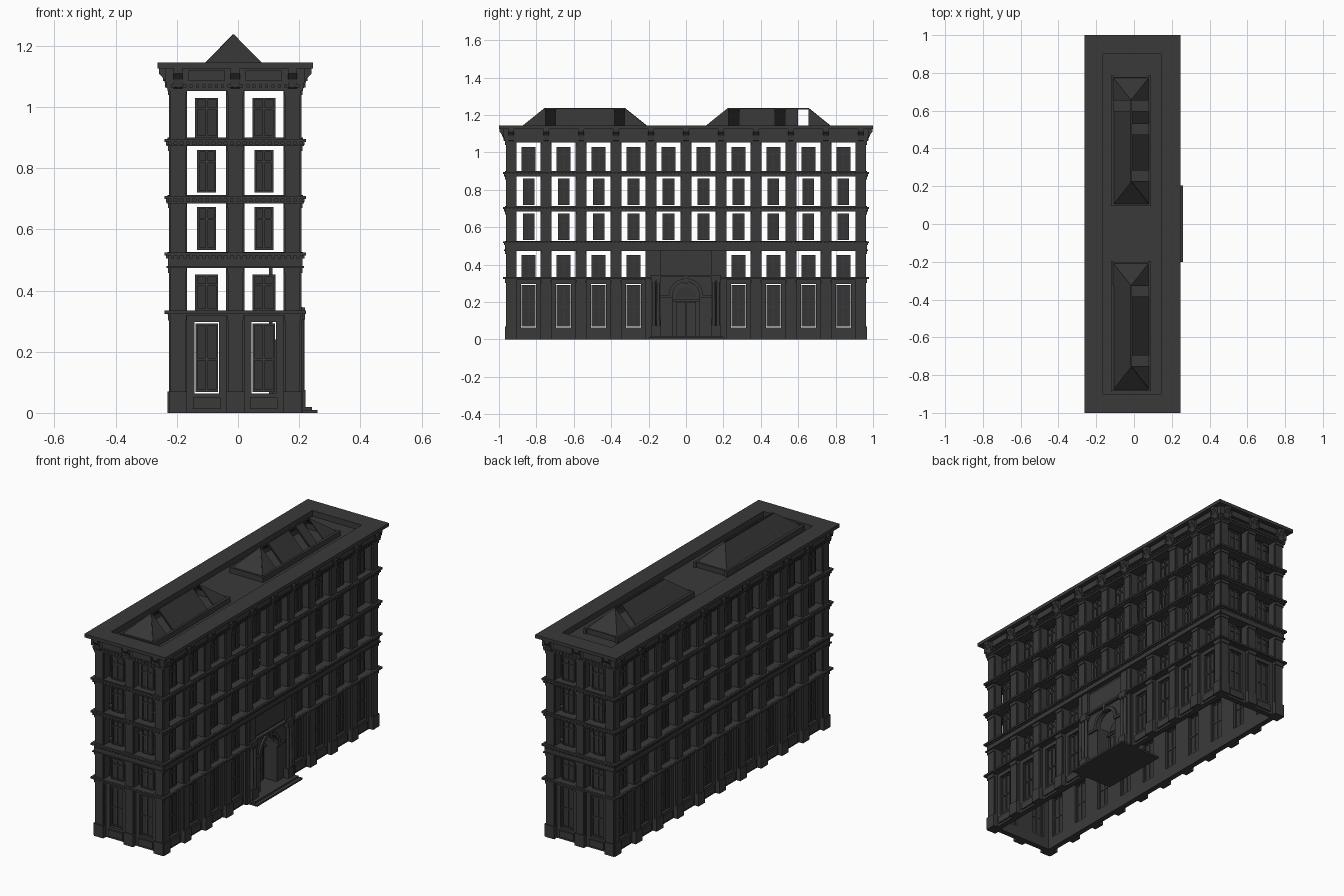
import bpy, bmesh, math
from mathutils import Matrix, Vector

if "Cube" in bpy.data.objects:
    bpy.data.objects.remove(bpy.data.objects["Cube"])


def material(name, v):
    m = bpy.data.materials.new(name)
    m.use_nodes = True
    m.diffuse_color = (v, v, v, 1)
    m.node_tree.nodes["Principled BSDF"].inputs["Base Color"].default_value = (v, v, v, 1)
    return m


STONE = material("dark stone", 0.042)
GLASS = material("dark glass", 0.036)
CX, HX, HY, PITCH, OPEN = -0.009, 0.216, 0.963, 0.187, 0.064
BACK = -0.05
parts = {}


def part(name):
    return parts.setdefault(name, bmesh.new())


class Side:
    """One facade: u runs along it, d points outward from its face."""

    def __init__(self, name, angle, depth, half, bays, entrance=False):
        self.name, self.half, self.entrance = name, half, entrance
        self.mat = (Matrix.Translation((CX, 0, 0)) @ Matrix.Rotation(angle, 4, "Z")
                    @ Matrix.Translation((depth, 0, 0)))
        self.bays = [(i - (bays - 1) / 2) * PITCH for i in range(bays)]

    def box(self, name, u0, u1, d0, d1, z0, z1):
        m = self.mat @ Matrix.Translation(((d0 + d1) / 2, (u0 + u1) / 2, (z0 + z1) / 2))
        size = Matrix.Diagonal((d1 - d0, u1 - u0, z1 - z0, 1))
        bmesh.ops.create_cube(part(self.name + "_" + name), size=1, matrix=m @ size)

    def prism(self, name, points, offset):
        """Extrude a closed list of (d, u, z) points by an offset."""
        bm = part(self.name + "_" + name)
        face = bm.faces.new([bm.verts.new(self.mat @ Vector(p)) for p in points])
        new = bmesh.ops.extrude_face_region(bm, geom=[face], use_keep_orig=True)["geom"]
        move = self.mat.to_3x3() @ Vector(offset)
        bmesh.ops.translate(bm, verts=[v for v in new if isinstance(v, bmesh.types.BMVert)], vec=move)

    def strip(self, name, d, z0, z1, back=BACK):
        self.box(name, -self.half - d, self.half + d, back, d, z0, z1)

    def column(self, name, u, d, r, z0, z1):
        m = self.mat @ Matrix.Translation((d, u, (z0 + z1) / 2))
        bmesh.ops.create_cone(part(self.name + "_" + name), cap_ends=True, segments=14,
                              radius1=r, radius2=r * 0.88, depth=z1 - z0, matrix=m)


def window(s, u, z0, z1, w, transom):
    # thin glass sheet with a frame, centre mullion and transom
    d = -0.035
    s.box("glass", u - w, u + w, d - 0.003, d + 0.003, z0, z1)
    for a, b in ((-w, -w + 0.007), (w - 0.007, w), (-0.004, 0.004)):
        s.box("window_frames", u + a, u + b, d - 0.007, d + 0.008, z0, z1)
    zt = z0 + (z1 - z0) * transom
    for a, b in ((z0, z0 + 0.007), (z1 - 0.007, z1), (zt - 0.004, zt + 0.004)):
        s.box("window_frames", u - w, u + w, d - 0.007, d + 0.008, a, b)


# window rows: bottom, top, half width
ROWS = [(0.335, 0.452, 0.0375), (0.533, 0.673, 0.031), (0.72, 0.86, 0.031), (0.9, 1.03, 0.0375)]
# floor bands: bottom, top, has dentils
BANDS = [(0.318, 0.335, False), (0.474, 0.526, True), (0.685, 0.71, True), (0.872, 0.897, True)]


def facade(s):
    edges = [-s.half] + [u + k for u in s.bays for k in (-OPEN, OPEN)] + [s.half]
    for i in range(0, len(edges), 2):
        a, b = edges[i], edges[i + 1]
        mid = (a + b) / 2
        low = 0.48 if s.entrance and abs(mid) < 0.1 else 0
        portal_side = s.entrance and abs(mid) < 0.25
        s.box("piers", a, b, BACK, -0.008, low, 1.08)
        # raised pilasters with caps on each storey
        for z0, z1 in ((0, 0.318), (0.335, 0.474), (0.526, 0.685), (0.71, 0.872), (0.897, 1.055)):
            if portal_side and z0 < 0.48:
                if low == 0:
                    c = math.copysign(0.2, mid)
                    s.box("pilasters", c - 0.013, c + 0.013, -0.01, 0, z0, z1)
                continue
            s.box("pilasters", a + 0.005, b - 0.005, -0.01, 0, z0, z1)
            s.box("pilaster_caps", a + 0.002, b - 0.002, -0.01, 0.004, z1 - 0.016, z1)
        if not portal_side:
            s.box("plinths", a, b, -0.01, 0.005, 0, 0.07)
        # console bracket under the roof edge
        p = [(0, 1.055), (0.012, 1.065), (0.016, 1.09), (0.034, 1.11), (0.034, 1.13), (0, 1.13)]
        s.prism("cornice_brackets", [(d, mid - 0.015, z) for d, z in p], (0, 0.03, 0))

    for u in s.bays:
        skip = s.entrance and abs(u) < 0.1
        for k, (z0, z1, w) in enumerate(ROWS):
            if not (skip and k == 0):
                window(s, u, z0, z1, w, 0.72)
                s.box("sills", u - OPEN, u + OPEN, BACK, 0.006, z0 - 0.014, z0 - 0.007 if k in (1, 2) else z0)
        # raised frieze panel between the brackets
        s.box("frieze_panels", u - 0.06, u + 0.06, 0.01, 0.02, 1.085, 1.12)
        if skip:
            continue
        # ground floor surround, apron panel and tall window
        for a, b in ((-OPEN, -0.0405), (0.0405, OPEN)):
            s.box("ground_surrounds", u + a, u + b, BACK, -0.02, 0, 0.32)
        s.box("ground_surrounds", u - 0.0405, u + 0.0405, BACK, -0.02, 0, 0.064)
        s.box("ground_surrounds", u - 0.0405, u + 0.0405, BACK, -0.02, 0.297, 0.32)
        s.box("ground_aprons", u - 0.045, u + 0.045, -0.02, -0.012, 0.012, 0.05)
        window(s, u, 0.069, 0.292, 0.037, 0.48)

    for z0, z1, dentils in BANDS:
        spans = [(-s.half, s.half)]
        if s.entrance and z0 < 0.4:
            spans = [(-s.half, -0.19), (0.19, s.half)]
        for a, b in spans:
            ea, eb = (0.013 if abs(x) == s.half else 0 for x in (a, b))
            s.box("floor_bands", a, b, BACK, 0.004, z0, z1)
            s.box("floor_bands", a - ea, b + eb, BACK, 0.015, z1 - 0.011, z1 - 0.001)
        if dentils:
            s.strip("floor_bands", 0.009, z0, z0 + 0.006)
            dentil_row(s, z1 - 0.021, 0.011)
    # stepped cornice
    for d, z0, z1 in ((0.006, 1.053, 1.062), (0.008, 1.062, 1.08), (0.012, 1.08, 1.13)):
        s.strip("cornice", d, z0, z1)
    dentil_row(s, 1.064, 0.013)


def dentil_row(s, z, d):
    n = int(s.half * 2 / 0.02)
    for i in range(n):
        u = -s.half + (i + 0.5) * s.half * 2 / n
        s.box("dentils", u - 0.005, u + 0.005, 0, d, z, z + 0.01)


def arc(r, z, d, flip=False, n=20):
    pts = [(d, r * math.cos(math.pi * i / n), z + r * math.sin(math.pi * i / n)) for i in range(n + 1)]
    return pts[::-1] if flip else pts


def entrance(s):
    # arched wall, archivolt and upper panel
    w, r, zc, d = 0.16, 0.073, 0.235, -0.035
    outline = [(d, w, 0), (d, w, 0.476), (d, -w, 0.476), (d, -w, 0), (d, -r, 0)]
    s.prism("portal_wall", outline + arc(r, zc, d, True) + [(d, r, 0)], (0.02, 0, 0))
    s.prism("portal_arch", arc(0.092, zc, -0.016) + arc(r, zc, -0.016, True), (0.012, 0, 0))
    s.box("portal_keystone", -0.01, 0.01, -0.02, 0.004, 0.3, 0.34)
    s.box("portal_panel", -0.13, 0.13, -0.016, -0.008, 0.355, 0.46)
    s.box("portal_cornice", -0.135, 0.135, -0.02, 0.004, 0.334, 0.346)
    # recessed back wall with double door and fanlight
    s.box("portal_back", -0.16, 0.16, -0.105, -0.095, 0, 0.476)
    for k in (-1, 1):
        s.box("portal_reveal", k * 0.084 - 0.011, k * 0.084 + 0.011, -0.1, -0.03, 0, 0.24)
        s.box("portal_imposts", k * 0.105 - 0.033, k * 0.105 + 0.033, -0.03, -0.005, 0.222, 0.236)
        s.box("door_leaves", k * 0.028 - 0.026, k * 0.028 + 0.026, -0.095, -0.085, 0.02, 0.2)
        for z0, z1 in ((0.035, 0.08), (0.09, 0.185)):
            s.box("door_panels", k * 0.028 - 0.016, k * 0.028 + 0.016, -0.086, -0.08, z0, z1)
        # paired columns on a shared pedestal
        c = k * 0.16
        s.box("column_pedestals", c - 0.026, c + 0.026, -0.03, 0.014, 0.02, 0.075)
        s.box("column_lintels", c - 0.026, c + 0.026, -0.03, 0.012, 0.318, 0.345)
        s.box("column_piers", c - 0.024, c + 0.024, -0.03, 0.0, 0.345, 0.474)
        for e in (-0.0125, 0.0125):
            s.column("columns", c + e, 0.001, 0.01, 0.075, 0.318)
            s.box("column_caps", c + e - 0.0115, c + e + 0.0115, -0.011, 0.0125, 0.306, 0.318)
    s.box("door_lintel", -0.073, 0.073, -0.095, -0.08, 0.203, 0.215)
    s.prism("fanlight", arc(0.055, zc - 0.01, -0.095), (0.008, 0, 0))
    # entrance steps
    s.box("lower_step", -0.2, 0.205, -0.207, 0.053, 0, 0.01)
    s.box("upper_step", -0.19, 0.195, -0.15, 0.035, 0.01, 0.02)


def roof():
    core = Side("roof", 0, 0, 0, 0)
    ox, oy, ix, iy = HX + 0.038, 1.0, 0.155, 0.9
    core.box("recess_floor", -iy - 0.01, iy + 0.01, -ix - 0.01, ix + 0.01, 1.095, 1.112)
    for k in (-1, 1):
        for name, u, d in (("long_edges", (-oy, oy), (k * ix, k * ox)),
                           ("short_edges", (k * iy, k * oy), (-ix, ix))):
            core.box(name, min(u), max(u), min(d), max(d), 1.126, 1.145)
            inner_u = tuple(max(-0.95, min(0.95, x)) for x in u)
            inner_d = tuple(max(-0.2, min(0.2, x)) for x in d)
            core.box(name, min(inner_u), max(inner_u), min(inner_d), max(inner_d), 1.095, 1.126)


def skylight(name, y0, y1, gaps_right, gaps_left):
    # hipped glass roof on a curb; listed panels are left open
    core = Side(name, 0, 0, 0, 0)
    cx, hw, zb, zt, n = -0.006, 0.093, 1.14, 1.235, 7
    for k in (-1, 1):
        core.box("curb", y0 - 0.012, y1 + 0.012, cx + k * 0.098 - 0.008, cx + k * 0.098 + 0.008, 1.11, 1.142)
    for y in (y0, y1):
        core.box("curb", y - 0.012, y + 0.004, cx - 0.1, cx + 0.1, 1.11, 1.142)
    r0, r1 = y0 + 0.118, y1 - 0.118
    cuts = [r0 + (r1 - r0) * i / n for i in range(n + 1)]

    def sheet(*pts):
        a, b, c = (Vector(p) for p in pts[:3])
        nrm = (b - a).cross(c - a).normalized() * 0.003
        core.prism("glass", pts, nrm)

    for k, gaps in ((1, gaps_right), (-1, gaps_left)):
        e = cx + k * hw
        for i in range(n):
            if i not in gaps:
                sheet((e, cuts[i], zb), (e, cuts[i + 1], zb), (cx, cuts[i + 1], zt), (cx, cuts[i], zt))
        for y in cuts:
            core.prism("ribs", [(e, y - 0.003, zb), (cx, y - 0.003, zt), (cx, y - 0.003, zt - 0.008),
                                (e - k * 0.008, y - 0.003, zb)], (0, 0.006, 0))
        sheet((e, y0, zb), (e, r0, zb), (cx, r0, zt))
        sheet((e, y1, zb), (e, r1, zb), (cx, r1, zt))
    sheet((cx - hw, y0, zb), (cx + hw, y0, zb), (cx, r0, zt))
    sheet((cx - hw, y1, zb), (cx + hw, y1, zb), (cx, r1, zt))
    core.box("ridge", r0, r1, cx - 0.004, cx + 0.004, zt - 0.006, zt + 0.002)


right = Side("right", 0, HX, HY, 10, True)
for side in (right, Side("left", math.pi, HX, HY, 10),
             Side("front", -math.pi / 2, HY, HX, 2), Side("back", math.pi / 2, HY, HX, 2)):
    facade(side)
entrance(right)
roof()
skylight("rear_skylight", 0.107, 0.775, (0, 4, 6), (6,))
skylight("front_skylight", -0.873, -0.207, (0, 6), ())

# turn every collected part into an object
for name, bm in parts.items():
    bmesh.ops.recalc_face_normals(bm, faces=bm.faces)
    if name.endswith("columns"):
        for f in bm.faces:
            f.smooth = len(f.verts) == 4
    mesh = bpy.data.meshes.new(name)
    bm.to_mesh(mesh)
    bm.free()
    mesh.materials.append(GLASS if "glass" in name or "fanlight" in name else STONE)
    bpy.context.collection.objects.link(bpy.data.objects.new(name, mesh))
